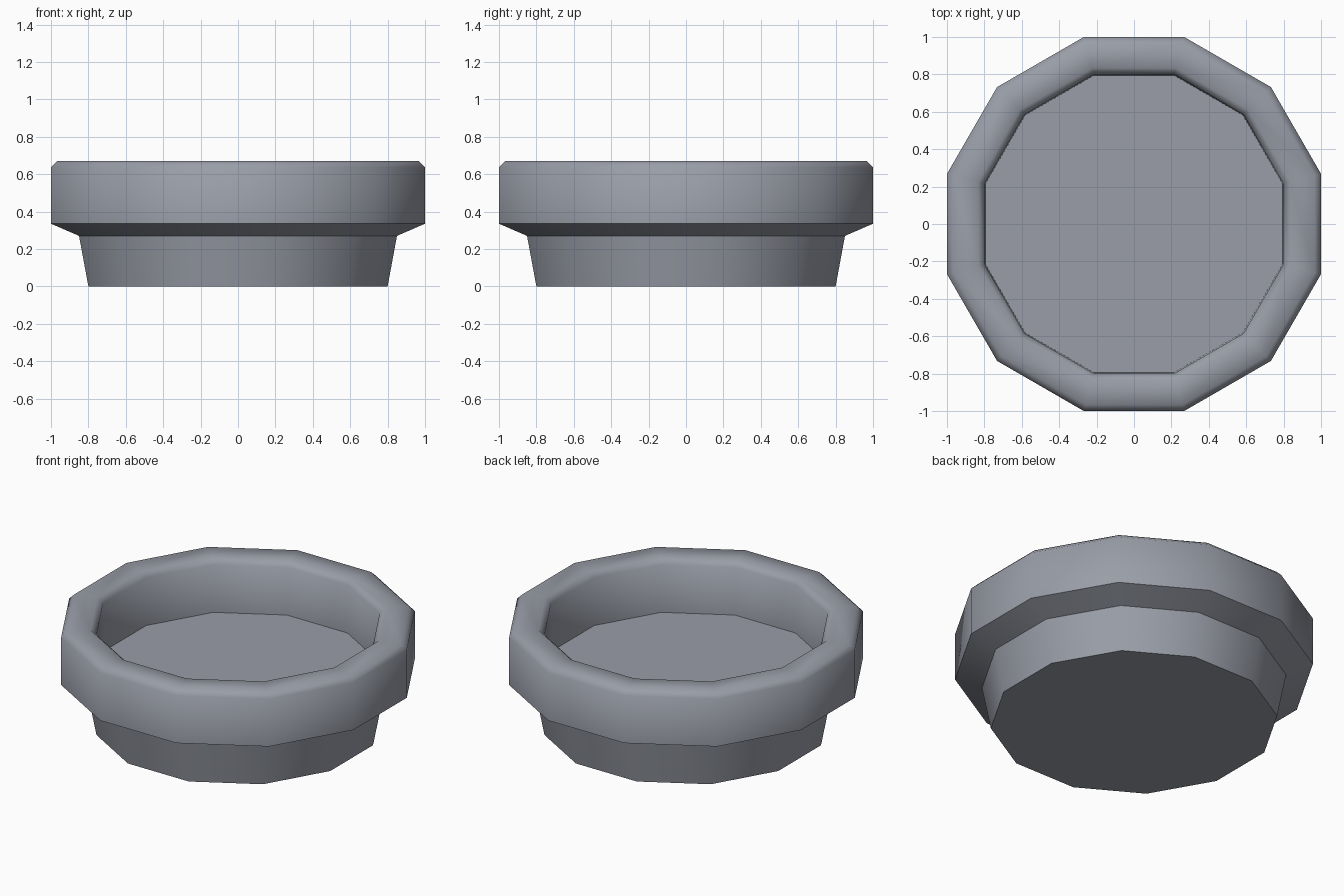
import bpy, bmesh, math

if "Cube" in bpy.data.objects:
    bpy.data.objects.remove(bpy.data.objects["Cube"])

SIDES = 12
# Profile as (apothem, z), from bottom to the inner floor
PROFILE = [(0.80, 0.0), (0.85, 0.27), (1.0, 0.335), (1.0, 0.637), (0.966, 0.67),
           (0.834, 0.67), (0.80, 0.637), (0.795, 0.335)]

grey = bpy.data.materials.new("cool grey")
grey.diffuse_color = (0.32, 0.34, 0.39, 1)
grey.use_nodes = True
grey.node_tree.nodes["Principled BSDF"].inputs["Base Color"].default_value = grey.diffuse_color

# Twelve-sided dish: stacked rings with flat faces on the axes
bm = bmesh.new()
rings = []
for apothem, z in PROFILE:
    r = apothem / math.cos(math.pi / SIDES)
    rings.append([bm.verts.new((r * math.cos((i + 0.5) * math.tau / SIDES),
                                r * math.sin((i + 0.5) * math.tau / SIDES), z))
                  for i in range(SIDES)])
for a, b in zip(rings, rings[1:]):
    for i in range(SIDES):
        j = (i + 1) % SIDES
        bm.faces.new((a[i], a[j], b[j], b[i]))

# Underside and recessed floor
bm.faces.new(rings[0][::-1])
bm.faces.new(rings[-1])

mesh = bpy.data.meshes.new("dish")
bm.to_mesh(mesh)
bm.free()
mesh.materials.append(grey)
dish = bpy.data.objects.new("dish", mesh)
bpy.context.collection.objects.link(dish)

# Smooth around the sides and rim bevels, sharp at the steps
bpy.context.view_layer.objects.active = dish
dish.select_set(True)
bpy.ops.object.shade_smooth_by_angle(angle=math.radians(50))
